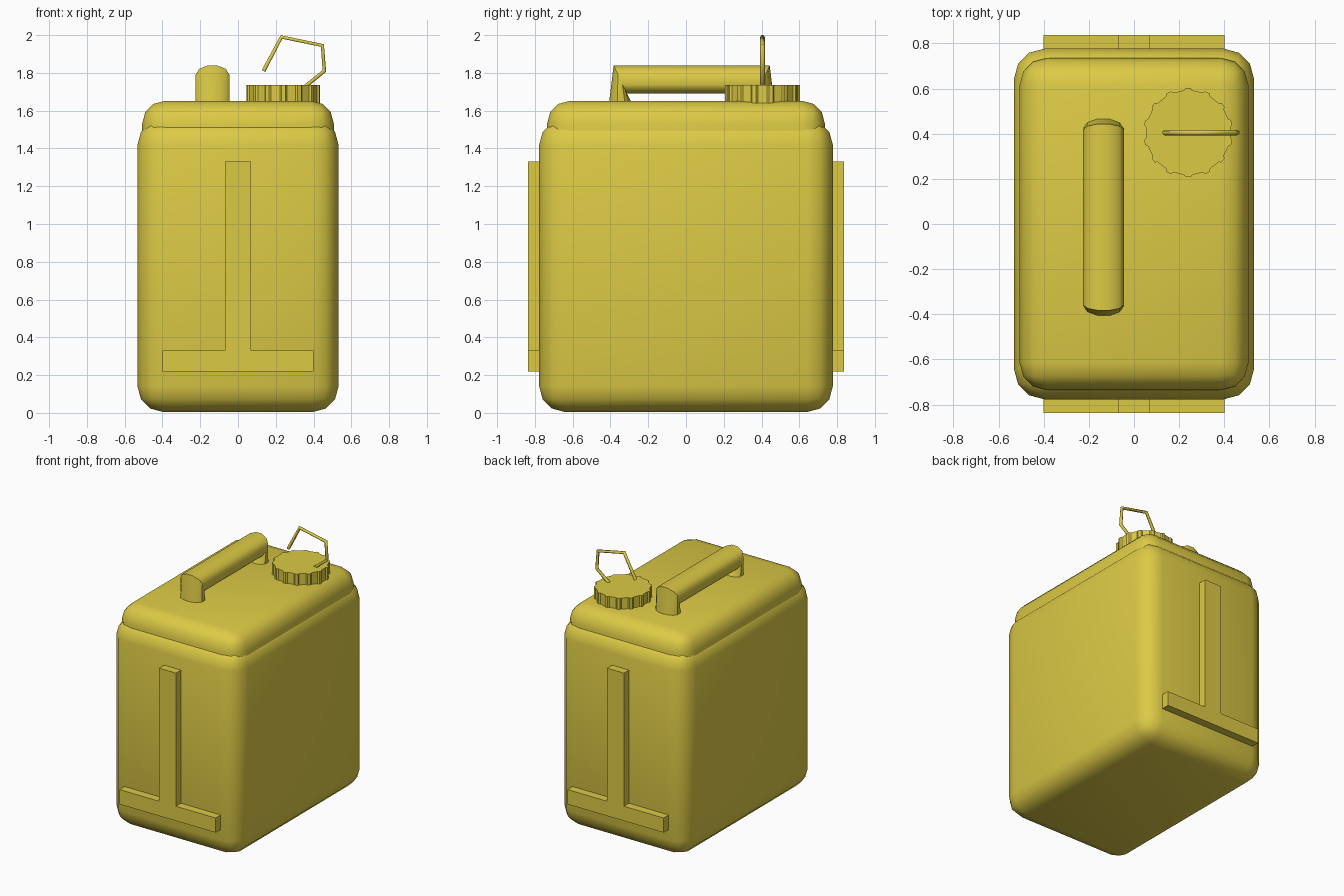
import bpy, bmesh, math
from mathutils import Vector

if "Cube" in bpy.data.objects:
    bpy.data.objects.remove(bpy.data.objects["Cube"])

mat = bpy.data.materials.new("yellow_plastic")
mat.diffuse_color = (0.72, 0.59, 0.06, 1)
mat.use_nodes = True
mat.node_tree.nodes["Principled BSDF"].inputs["Base Color"].default_value = mat.diffuse_color


def finish(name, bm, smooth=None):
    bmesh.ops.recalc_face_normals(bm, faces=bm.faces)
    me = bpy.data.meshes.new(name)
    bm.to_mesh(me)
    bm.free()
    ob = bpy.data.objects.new(name, me)
    bpy.context.collection.objects.link(ob)
    me.materials.append(mat)
    if smooth:
        bpy.ops.object.select_all(action='DESELECT')
        ob.select_set(True)
        bpy.context.view_layer.objects.active = ob
        bpy.ops.object.shade_smooth_by_angle(angle=math.radians(smooth))
    return ob


def rounded_box(name, hx, hy, z0, z1, r):
    bm = bmesh.new()
    bmesh.ops.create_cube(bm, size=2)
    for v in bm.verts:
        v.co = (v.co.x * hx, v.co.y * hy, z0 if v.co.z < 0 else z1)
    bmesh.ops.bevel(bm, geom=bm.edges[:], offset=r, segments=3, profile=0.5, affect='EDGES')
    return finish(name, bm, 40)


def extrude_outline(name, pts, vec):
    bm = bmesh.new()
    f = bm.faces.new([bm.verts.new(p) for p in pts])
    new = bmesh.ops.extrude_face_region(bm, geom=[f])["geom"]
    bmesh.ops.translate(bm, vec=vec, verts=[g for g in new if isinstance(g, bmesh.types.BMVert)])
    return finish(name, bm)


# Body and its stepped upper shoulder
rounded_box("can_body", 0.532, 0.777, 0.005, 1.555, 0.135)
rounded_box("can_shoulder", 0.507, 0.735, 1.25, 1.652, 0.12)

# Raised inverted-T ribs on front and back
rib = [(-0.4, 0.22), (0.4, 0.22), (0.4, 0.33), (0.07, 0.33),
       (0.07, 1.33), (-0.07, 1.33), (-0.07, 0.33), (-0.4, 0.33)]
for name, s in (("front_rib", -1), ("back_rib", 1)):
    extrude_outline(name, [(x, s * 0.74, z) for x, z in rib], Vector((0, s * 0.097, 0)))

# Carry handle: rounded section swept over two leaning legs
section = [(-0.09, -0.33), (-0.09, 0.33), (-0.07, 0.75), (-0.025, 1), (0.025, 1), (0.07, 0.75),
           (0.09, 0.33), (0.09, -0.33), (0.07, -0.75), (0.025, -1), (-0.025, -1), (-0.07, -0.75)]
bm = bmesh.new()
stations = [(-1, True), (-1, False), (1, False), (1, True)]
rings = []
for s, base in stations:
    ring = []
    for x, t in section:
        y = 0.373 + 0.067 * t if base else 0.378 + 0.035 * t
        z = 1.62 if base else 1.765 + 0.075 * t
        ring.append(bm.verts.new((-0.135 + x, 0.03 + s * y, z)))
    rings.append(ring)
n = len(section)
for a, b in zip(rings, rings[1:]):
    for i in range(n):
        bm.faces.new((a[i], a[(i + 1) % n], b[(i + 1) % n], b[i]))
bm.faces.new(rings[0])
bm.faces.new(rings[-1])
finish("carry_handle", bm, 40)

# Screw cap with shallow grip grooves
teeth, outline = 14, []
for k in range(teeth):
    for frac, r in ((-0.28, 0.188), (0.28, 0.188), (-0.22 + 0.6, 0.198), (0.62, 0.198)):
        a = 2 * math.pi * (k + frac) / teeth
        outline.append((0.24 + r * math.cos(a), 0.405 + r * math.sin(a), 1.63))
extrude_outline("screw_cap", outline, Vector((0, 0, 0.105)))

# Bent wire retainer on the cap
path = [(0.135, 1.81), (0.23, 1.99), (0.447, 1.945), (0.457, 1.81), (0.34, 1.715)]
cu = bpy.data.curves.new("cap_wire", 'CURVE')
cu.dimensions = '3D'
cu.bevel_depth = 0.012
cu.bevel_resolution = 1
cu.use_fill_caps = True
sp = cu.splines.new('POLY')
sp.points.add(len(path) - 1)
for p, (x, z) in zip(sp.points, path):
    p.co = (x, 0.405, z, 1)
cu.materials.append(mat)
bpy.context.collection.objects.link(bpy.data.objects.new("cap_wire", cu))
